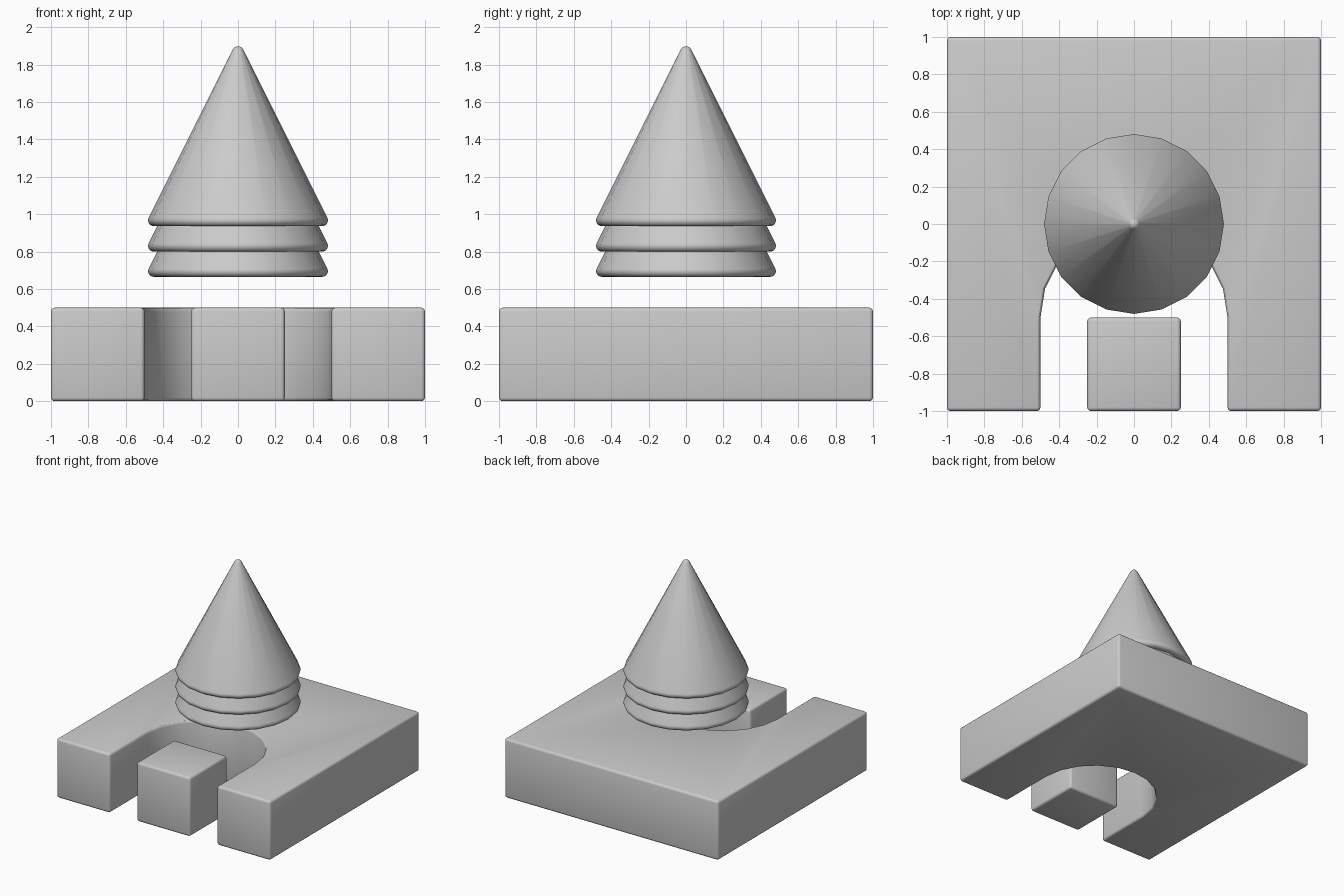
import bpy, bmesh
from math import sin, cos, pi, radians, atan, sqrt

if "Cube" in bpy.data.objects:
    bpy.data.objects.remove(bpy.data.objects["Cube"])

SIDES = 20


def finish(name, bm):
    bmesh.ops.recalc_face_normals(bm, faces=bm.faces)
    mesh = bpy.data.meshes.new(name)
    bm.to_mesh(mesh)
    bm.free()
    obj = bpy.data.objects.new(name, mesh)
    bpy.context.collection.objects.link(obj)
    bpy.ops.object.select_all(action='DESELECT')
    obj.select_set(True)
    bpy.context.view_layer.objects.active = obj
    bpy.ops.object.shade_smooth_by_angle(angle=radians(30))
    return obj


def slab(name, outline, height=0.5, bevel=0.02):
    """Extrude a flat outline upward and round its sharp edges."""
    bm = bmesh.new()
    face = bm.faces.new([bm.verts.new((x, y, 0)) for x, y in outline])
    ext = bmesh.ops.extrude_face_region(bm, geom=[face])
    top = [v for v in ext['geom'] if isinstance(v, bmesh.types.BMVert)]
    bmesh.ops.translate(bm, verts=top, vec=(0, 0, height))
    bmesh.ops.recalc_face_normals(bm, faces=bm.faces)
    sharp = [e for e in bm.edges if e.calc_face_angle(0) > radians(30)]
    bmesh.ops.bevel(bm, geom=sharp, offset=bevel, segments=3, profile=0.5,
                    affect='EDGES', clamp_overlap=True)
    return finish(name, bm)


def rounded_cone(name, z, radius=0.5, depth=1.0, fillet=0.031):
    """Lathe a cone with a rounded rim and a rounded tip."""
    half = atan(radius / depth)
    rim_r = radius - fillet / ((sqrt(1 + (depth / radius) ** 2) - 1) / (depth / radius))
    tip_z = z + depth - fillet / sin(half)
    profile = []
    for i in range(7):
        a = -pi / 2 + (half + pi / 2) * i / 6
        profile.append((rim_r + fillet * cos(a), z + fillet + fillet * sin(a)))
    for i in range(4):
        a = half + (pi / 2 - half) * i / 4
        profile.append((fillet * cos(a), tip_z + fillet * sin(a)))
    bm = bmesh.new()
    rings = [[bm.verts.new((r * cos(2 * pi * k / SIDES), r * sin(2 * pi * k / SIDES), h))
              for k in range(SIDES)] for r, h in profile]
    for low, high in zip(rings, rings[1:]):
        for k in range(SIDES):
            n = (k + 1) % SIDES
            bm.faces.new((low[k], low[n], high[n], high[k]))
    bm.faces.new(rings[0][::-1])
    tip = bm.verts.new((0, 0, tip_z + fillet))
    for k in range(SIDES):
        bm.faces.new((rings[-1][k], rings[-1][(k + 1) % SIDES], tip))
    return finish(name, bm)


# Base slab with a round-ended slot open to the front
arc = [(0.5 * cos(pi - pi * i / 10), -0.5 + 0.5 * sin(pi - pi * i / 10)) for i in range(11)]
slab("base", [(-1, -1), (-0.5, -1)] + arc + [(0.5, -1), (1, -1), (1, 1), (-1, 1)])

# Small block standing in the slot
slab("slot_block", [(-0.25, -1), (0.25, -1), (0.25, -0.5), (-0.25, -0.5)])

# Three nested cones floating above the base
for name, z in (("lower_cone", 0.665), ("middle_cone", 0.80), ("upper_cone", 0.936)):
    rounded_cone(name, z)
